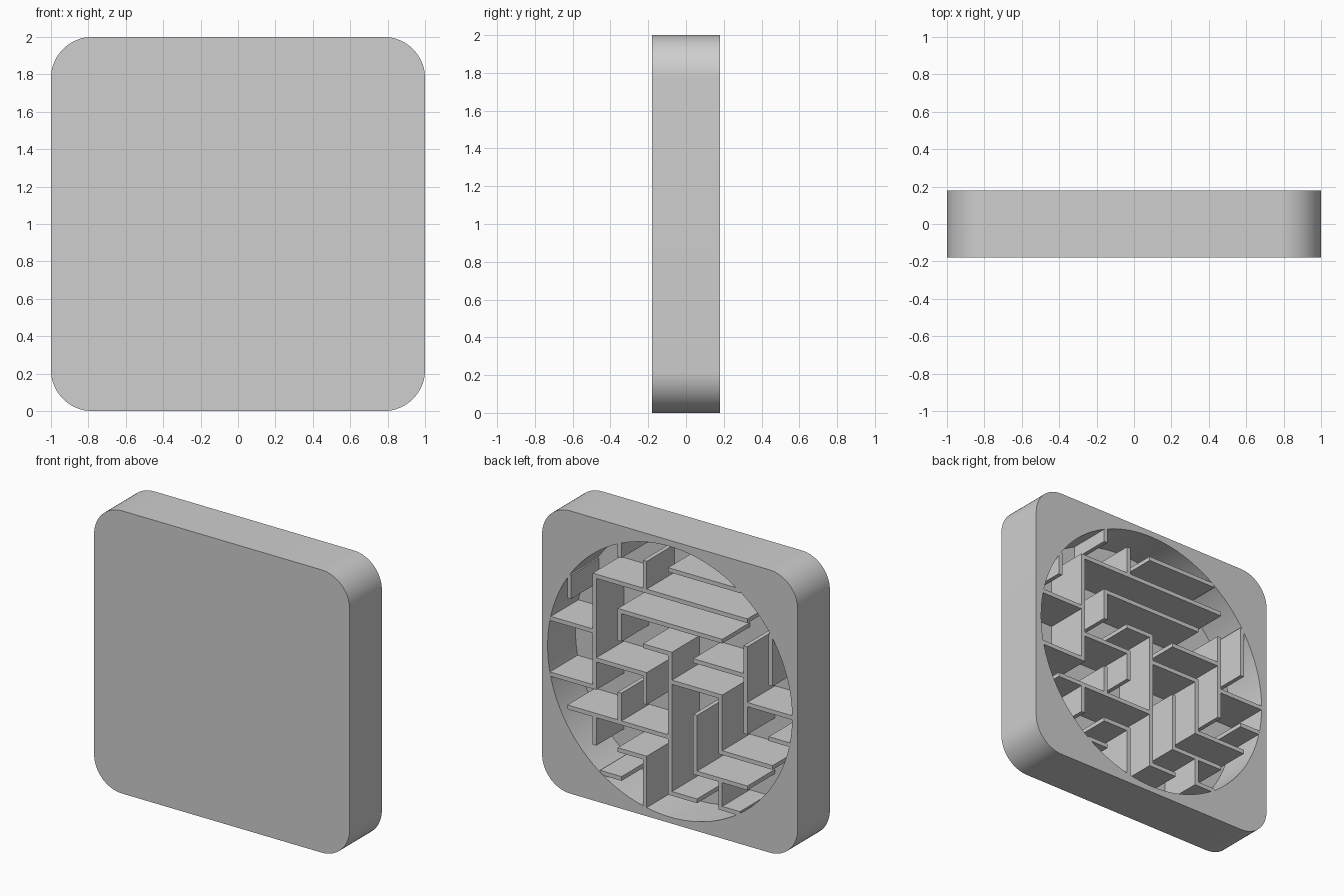
import bpy
import bmesh
import math

cube = bpy.data.objects.get("Cube")
if cube:
    bpy.data.objects.remove(cube, do_unlink=True)

HALF_DEPTH = 0.18
FLOOR = -0.13      # y of the cavity floor
RADIUS = 0.957     # cavity radius
CORNER = 0.22
PITCH = 0.197      # maze grid spacing
THICK = 0.03       # maze wall thickness
RIM = 9            # marks a wall that runs out to the rim

grey = bpy.data.materials.new("light grey")
grey.use_nodes = True
grey.diffuse_color = (0.62, 0.62, 0.62, 1)
grey.node_tree.nodes["Principled BSDF"].inputs["Base Color"].default_value = grey.diffuse_color


def prism(name, outline, y0, y1):
    """Extrude an (x, z) outline from y0 to y1."""
    bm = bmesh.new()
    face = bm.faces.new([bm.verts.new((x, y0, z)) for x, z in outline])
    ext = bmesh.ops.extrude_face_region(bm, geom=[face])
    moved = [v for v in ext["geom"] if isinstance(v, bmesh.types.BMVert)]
    bmesh.ops.translate(bm, verts=moved, vec=(0, y1 - y0, 0))
    bmesh.ops.recalc_face_normals(bm, faces=bm.faces)
    mesh = bpy.data.meshes.new(name)
    bm.to_mesh(mesh)
    bm.free()
    mesh.materials.append(grey)
    obj = bpy.data.objects.new(name, mesh)
    bpy.context.collection.objects.link(obj)
    return obj


def arc(cx, cz, r, start, end, steps):
    angles = [math.radians(start + (end - start) * k / steps) for k in range(steps + 1)]
    return [(cx + r * math.cos(a), cz + r * math.sin(a)) for a in angles]


# Rounded square case
outline = []
inner = 1 - CORNER
for k, (sx, sz) in enumerate([(1, 1), (-1, 1), (-1, -1), (1, -1)]):
    outline += arc(sx * inner, 1 + sz * inner, CORNER, 90 * k, 90 * k + 90, 16)
case = prism("case", outline, -HALF_DEPTH, HALF_DEPTH)

# Round cavity in the back
cutter = prism("cavity_cutter", arc(0, 1, RADIUS, 0, 360, 128)[:-1], FLOOR, 0.4)
cutter.hide_render = True
cut = case.modifiers.new("cavity", "BOOLEAN")
cut.operation = "DIFFERENCE"
cut.solver = "EXACT"
cut.object = cutter
bpy.ops.object.select_all(action="DESELECT")
bpy.context.view_layer.objects.active = case
case.select_set(True)
bpy.ops.object.modifier_apply(modifier=cut.name)
bpy.data.objects.remove(cutter, do_unlink=True)
bpy.ops.object.shade_smooth_by_angle(angle=math.radians(30))

# Maze walls as (grid line, start, end)
LEVEL = [
    (4, 0, RIM), (3, -3, 3), (2, -2, 2),
    (1, -RIM, -3), (1, -1, 0), (1, 1, 3),
    (0, -3, -1), (0, 0, 2), (0, 3, RIM),
    (-1, -RIM, -3), (-1, 4, RIM),
    (-2, -4, 0), (-2, 2, 4),
    (-3, -2, -1), (-3, 1, 3),
    (-4, -RIM, -2), (-4, 0, 1), (-4, 2, RIM),
]
UPRIGHT = [
    (-4, 2, RIM), (-3, -1, 3), (-3, -3, -2),
    (-2, 4, RIM), (-2, 1, 2), (-2, -2, -1),
    (-1, 3, 4), (-1, -1, 0), (-1, -RIM, -3),
    (0, -4, 1), (1, -3, -1),
    (2, -2, 0), (2, -4, -3),
    (3, -1, 2), (4, 1, RIM),
]


def wall(name, line, start, end, upright):
    c = line * PITCH
    reach = math.sqrt(RADIUS ** 2 - c ** 2) + 0.004
    h = THICK / 2
    lo = max(start * PITCH - h, -reach)
    hi = min(end * PITCH + h, reach)
    corners = [(lo, c - h), (hi, c - h), (hi, c + h), (lo, c + h)]
    if upright:
        corners = [(b, a) for a, b in corners]
    # Grid columns count towards -x
    prism(name, [(-a, 1 + b) for a, b in corners], FLOOR - 0.01, HALF_DEPTH - 0.001)


for n, spec in enumerate(LEVEL):
    wall(f"level_wall_{n + 1}", *spec, False)
for n, spec in enumerate(UPRIGHT):
    wall(f"upright_wall_{n + 1}", *spec, True)
